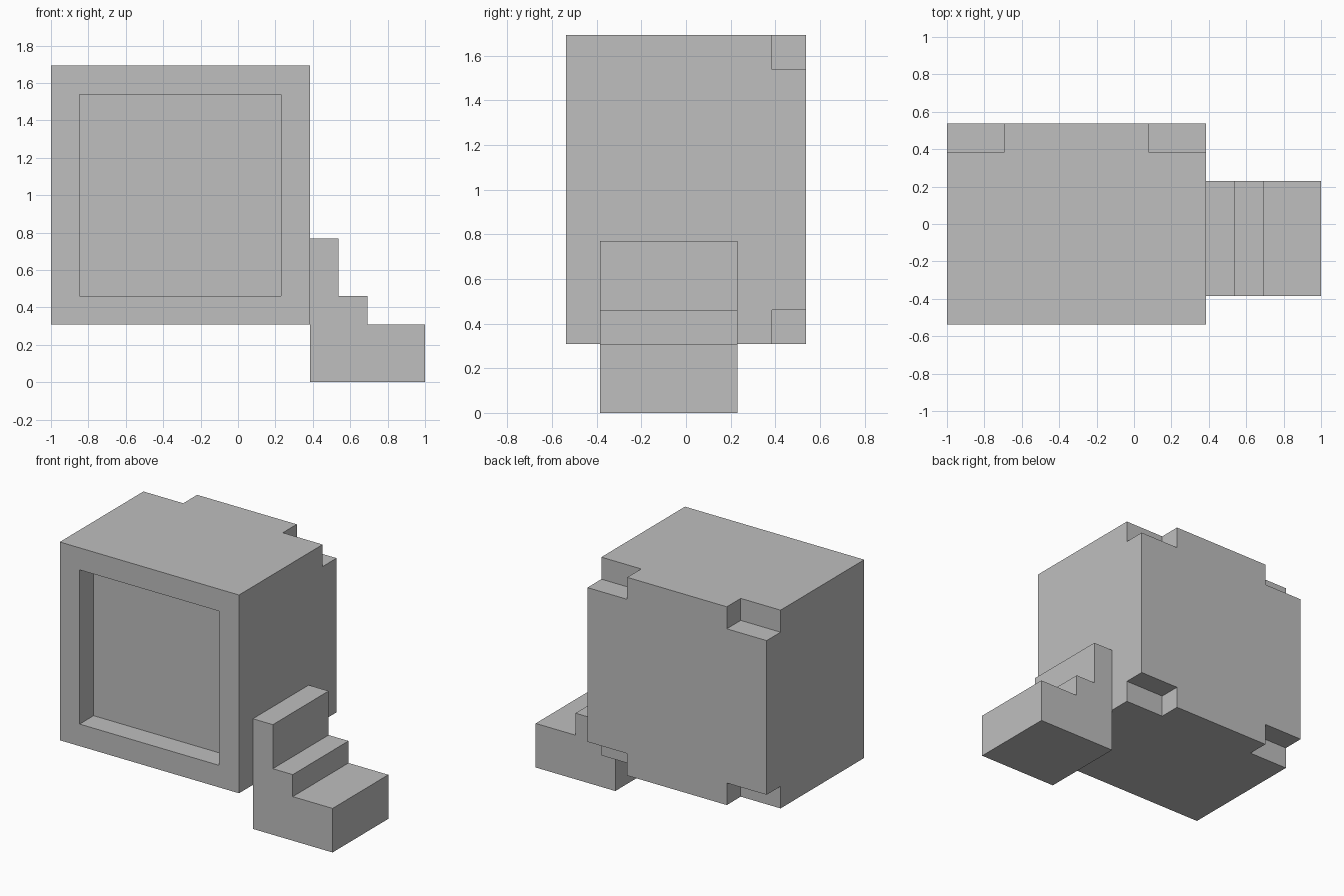
import bpy, bmesh
from mathutils import Vector

if "Cube" in bpy.data.objects:
    bpy.data.objects.remove(bpy.data.objects["Cube"], do_unlink=True)

U = 2 / 13  # grid module: the model is 13 modules long

grey = bpy.data.materials.new("light_grey")
grey.use_nodes = True
grey.diffuse_color = (0.52, 0.52, 0.52, 1)
grey.node_tree.nodes["Principled BSDF"].inputs["Base Color"].default_value = grey.diffuse_color


def finish(name, bm):
    bmesh.ops.recalc_face_normals(bm, faces=bm.faces)
    mesh = bpy.data.meshes.new(name)
    bm.to_mesh(mesh)
    bm.free()
    mesh.materials.append(grey)
    obj = bpy.data.objects.new(name, mesh)
    bpy.context.collection.objects.link(obj)
    return obj


def box(name, low, high):
    """Box between two corners given in modules."""
    low, high = Vector(low) * U, Vector(high) * U
    bm = bmesh.new()
    bmesh.ops.create_cube(bm, size=1)
    bmesh.ops.scale(bm, vec=high - low, verts=bm.verts)
    bmesh.ops.translate(bm, vec=(low + high) / 2, verts=bm.verts)
    return finish(name, bm)


def cut(target, low, high):
    cutter = box("cutter", low, high)
    cutter.hide_render = True
    mod = target.modifiers.new("cut", 'BOOLEAN')
    mod.operation = 'DIFFERENCE'
    mod.solver = 'EXACT'
    mod.object = cutter
    bpy.context.view_layer.objects.active = target
    bpy.ops.object.modifier_apply(modifier=mod.name)
    bpy.data.objects.remove(cutter, do_unlink=True)


# Main cabinet
left, right, front, back, bottom, top = -6.5, 2.5, -3.5, 3.5, 2, 11
cabinet = box("cabinet", (left, front, bottom), (right, back, top))

# Square recess in the front
cut(cabinet, (left + 1, front - 1, bottom + 1), (right - 1, front + 1, top - 1))

# Notches at the four back corners, two modules wide
for x0, x1 in ((left - 1, left + 2), (right - 2, right + 1)):
    for z0, z1 in ((bottom - 1, bottom + 1), (top - 1, top + 1)):
        cut(cabinet, (x0, back - 1, z0), (x1, back + 1, z1))

# Stepped block on the side: profile extruded front to back
profile = [(2.5, 0), (6.5, 0), (6.5, 2), (4.5, 2), (4.5, 3), (3.5, 3), (3.5, 5), (2.5, 5)]
bm = bmesh.new()
face = bm.faces.new([bm.verts.new((x * U, -2.5 * U, z * U)) for x, z in profile])
extruded = bmesh.ops.extrude_face_region(bm, geom=[face])
moved = [v for v in extruded["geom"] if isinstance(v, bmesh.types.BMVert)]
bmesh.ops.translate(bm, vec=(0, 4 * U, 0), verts=moved)
finish("side_steps", bm)
